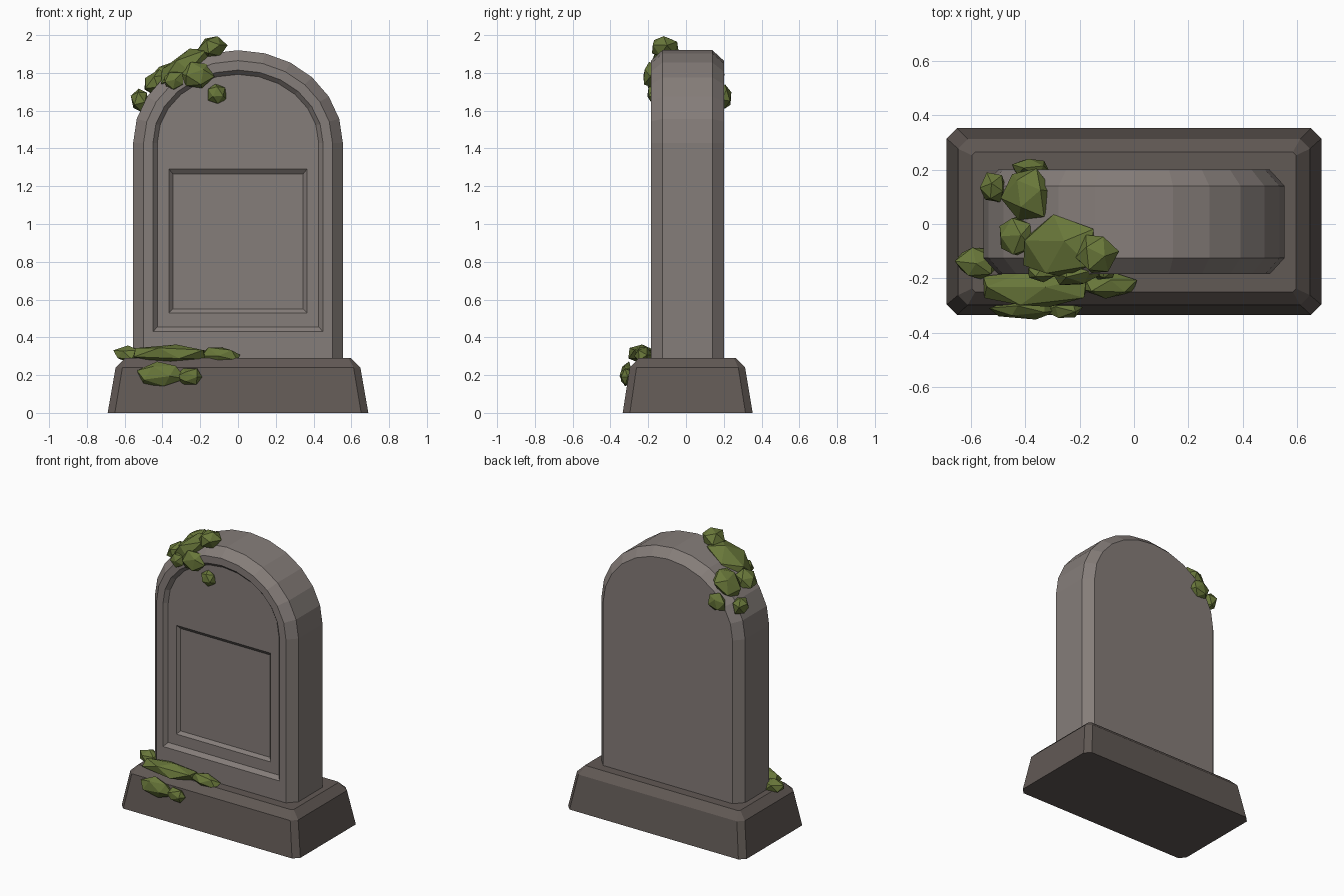
import bpy, bmesh, math, random
from mathutils import Matrix, Vector

if "Cube" in bpy.data.objects:
    bpy.data.objects.remove(bpy.data.objects["Cube"])

random.seed(4)


def material(name, rgb):
    m = bpy.data.materials.new(name)
    m.diffuse_color = (*rgb, 1)
    m.use_nodes = True
    m.node_tree.nodes["Principled BSDF"].inputs["Base Color"].default_value = m.diffuse_color
    return m


STONE = material("warm_grey_stone", (0.235, 0.205, 0.192))
PLINTH = material("dark_stone", (0.120, 0.100, 0.090))
MOSS = material("moss_green", (0.140, 0.185, 0.042))


def finish(bm, name, mat):
    bmesh.ops.recalc_face_normals(bm, faces=bm.faces)
    me = bpy.data.meshes.new(name)
    bm.to_mesh(me)
    bm.free()
    me.materials.append(mat)
    ob = bpy.data.objects.new(name, me)
    bpy.context.collection.objects.link(ob)
    return ob


def loft(name, rings, mat):
    """Skin a series of rings with equal point counts and cap both ends."""
    bm = bmesh.new()
    loops = [[bm.verts.new(p) for p in r] for r in rings]
    n = len(loops[0])
    for a, b in zip(loops, loops[1:]):
        for i in range(n):
            j = (i + 1) % n
            bm.faces.new((a[i], a[j], b[j], b[i]))
    bm.faces.new(loops[0])
    bm.faces.new(loops[-1])
    return finish(bm, name, mat)


# Plinth: tapered block with cut corners and a bevelled top rim
def block_ring(hx, y0, y1, c, z):
    return [(-hx + c, y0, z), (hx - c, y0, z), (hx, y0 + c, z), (hx, y1 - c, z),
            (hx - c, y1, z), (-hx + c, y1, z), (-hx, y1 - c, z), (-hx, y0 + c, z)]


loft("plinth", [block_ring(0.69, -0.335, 0.353, 0.038, 0),
                block_ring(0.648, -0.298, 0.313, 0.036, 0.24),
                block_ring(0.597, -0.25, 0.265, 0.012, 0.29)], PLINTH)


# Headstone: arched slab, bevelled front and back, two stepped recesses
ANGLES = [math.radians(-90 + 15 * i) for i in range(13)]


def arch_ring(inset, y, bottom=0.27):
    w, h = 0.555 - inset, 0.49 - inset
    pts = [(w * math.sin(a), y, 1.43 + h * math.cos(a)) for a in ANGLES]
    return pts + [(w, y, bottom), (-w, y, bottom)]


def plaque_ring(w, y, bottom, top):
    pts = [(w * math.sin(a), y, top) for a in ANGLES]
    return pts + [(w, y, bottom), (-w, y, bottom)]


loft("headstone", [arch_ring(0.055, 0.20),
                   arch_ring(0, 0.14),
                   arch_ring(0, -0.125),
                   arch_ring(0.055, -0.185),
                   arch_ring(0.105, -0.185, 0.43),
                   arch_ring(0.128, -0.160, 0.455),
                   plaque_ring(0.365, -0.160, 0.53, 1.29),
                   plaque_ring(0.345, -0.140, 0.55, 1.265)], STONE)


# Moss: jittered icosahedra fitted to a given half-size, then tilted
def moss(name, centre, half, tilt=0):
    bm = bmesh.new()
    bmesh.ops.create_icosphere(bm, subdivisions=1, radius=1)
    spin = Matrix.Rotation(random.uniform(0, 6), 3, 'Z') @ Matrix.Rotation(random.uniform(0, 6), 3, 'X')
    for v in bm.verts:
        v.co = spin @ v.co * random.uniform(0.9, 1.1)
    lo = [min(v.co[k] for v in bm.verts) for k in range(3)]
    hi = [max(v.co[k] for v in bm.verts) for k in range(3)]
    turn = Matrix.Rotation(math.radians(-tilt), 3, 'Y')
    for v in bm.verts:
        p = Vector([((v.co[k] - lo[k]) / (hi[k] - lo[k]) * 2 - 1) * half[k] for k in range(3)])
        v.co = turn @ p + Vector(centre)
    finish(bm, name, MOSS)


CLUMPS = {
    "crown_moss": [
        ((-0.135, -0.11, 1.935), (0.08, 0.07, 0.055), 15),
        ((-0.28, -0.08, 1.83), (0.155, 0.115, 0.07), 33),
        ((-0.435, -0.045, 1.75), (0.07, 0.07, 0.055), 42),
        ((-0.40, 0.11, 1.765), (0.105, 0.095, 0.06), 45),
        ((-0.52, 0.135, 1.655), (0.048, 0.055, 0.062), 0)],
    "face_moss": [
        ((-0.215, -0.18, 1.79), (0.085, 0.045, 0.075), 15),
        ((-0.34, -0.175, 1.76), (0.05, 0.04, 0.047), 0),
        ((-0.11, -0.165, 1.69), (0.05, 0.04, 0.053), 0)],
    "back_moss": [((-0.38, 0.205, 1.675), (0.07, 0.035, 0.065), 0)],
    "ledge_moss": [
        ((-0.365, -0.24, 0.312), (0.19, 0.065, 0.05), 0),
        ((-0.09, -0.225, 0.302), (0.10, 0.05, 0.045), -6),
        ((-0.58, -0.145, 0.312), (0.08, 0.058, 0.045), 0)],
    "plinth_moss": [
        ((-0.405, -0.317, 0.207), (0.13, 0.035, 0.065), 0),
        ((-0.26, -0.313, 0.192), (0.07, 0.033, 0.043), 0)],
}
for label, clumps in CLUMPS.items():
    for i, c in enumerate(clumps, 1):
        moss(f"{label}_{i}", *c)
